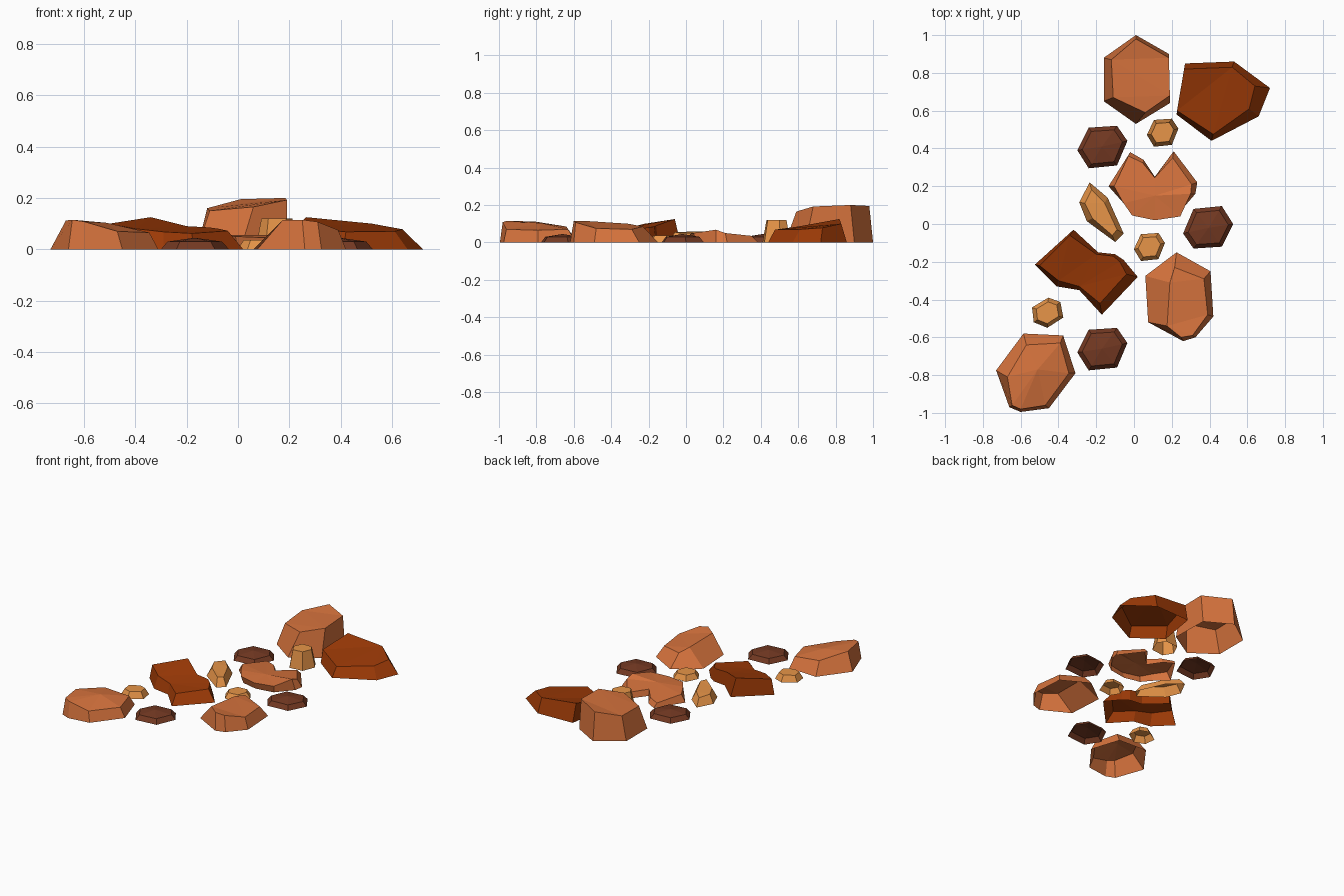
import bpy, bmesh, math
from mathutils import Matrix, Vector


def material(name, rgb):
    m = bpy.data.materials.new(name)
    m.diffuse_color = (*rgb, 1)
    return m


ORANGE = material("clay orange", (0.67, 0.17, 0.046))
RUST = material("rust brown", (0.335, 0.042, 0.002))
DARK = material("dark brown", (0.175, 0.041, 0.016))
TAN = material("sandy tan", (0.80, 0.30, 0.065))


def rock(name, mat, base, top, peak=None):
    """Hollow shell: loft a ground outline (x, y) to a tilted crown (x, y, z); underside stays open."""
    bm = bmesh.new()
    lo = [bm.verts.new((x, y, 0)) for x, y in base]
    hi = [bm.verts.new(p) for p in top]
    n = len(lo)
    floor = bm.faces.new(lo[::-1])
    for i in range(n):
        j = (i + 1) % n
        bm.faces.new((lo[i], lo[j], hi[j], hi[i]))
    if peak:
        c = bm.verts.new(peak)
        for i in range(n):
            bm.faces.new((hi[i], hi[(i + 1) % n], c))
    else:
        bm.faces.new(hi)
    bmesh.ops.recalc_face_normals(bm, faces=bm.faces[:])
    bmesh.ops.delete(bm, geom=[floor], context='FACES_ONLY')
    bmesh.ops.triangulate(bm, faces=[f for f in bm.faces if len(f.verts) > 4])
    me = bpy.data.meshes.new(name)
    bm.to_mesh(me)
    bm.free()
    me.materials.append(mat)
    ob = bpy.data.objects.new(name, me)
    bpy.context.collection.objects.link(ob)
    return ob


# Tall rock at the back
rock("tall_back_rock", ORANGE,
     [(-.16, .88), (-.16, .65), (.01, .53), (.19, .64), (.185, .90), (.01, 1.0)],
     [(-.12, .87, .16), (-.11, .67, .15), (.06, .59, .165), (.19, .68, .192),
      (.185, .88, .2), (.01, .98, .195)])

# Broad slab at the back right
rock("back_right_slab", RUST,
     [(.27, .85), (.225, .58), (.41, .44), (.66, .57), (.72, .72), (.53, .86)],
     [(.265, .82, .125), (.228, .60, .085), (.42, .475, .068), (.61, .61, .07),
      (.64, .73, .078), (.52, .83, .1)])

# Heart-shaped rock in the middle
rock("notched_middle_rock", ORANGE,
     [(-.02, .38), (-.135, .20), (-.05, .12), (0, .06), (.11, .035), (.235, .055),
      (.325, .16), (.335, .22), (.21, .385), (.11, .25), (.05, .34)],
     [(-.03, .36, .03), (-.105, .20, .05), (-.055, .11, .055), (-.01, .045, .05),
      (.11, .02, .045), (.245, .04, .05), (.30, .16, .068), (.305, .21, .05),
      (.205, .35, .035), (.11, .245, .045), (.045, .325, .035)],
     (.11, .15, .055))

# Bent slab left of the centre
rock("bent_left_slab", RUST,
     [(-.32, -.03), (-.525, -.215), (-.41, -.33), (-.29, -.35), (-.17, -.48),
      (.02, -.28), (-.055, -.19), (-.10, -.16), (-.19, -.15)],
     [(-.34, -.06, .125), (-.50, -.22, .1), (-.40, -.30, .08), (-.29, -.33, .068),
      (-.18, -.42, .062), (-.04, -.265, .072), (-.075, -.2, .08), (-.11, -.17, .085),
      (-.20, -.16, .09)])

# Front right rock
rock("front_right_rock", ORANGE,
     [(.225, -.15), (.06, -.275), (.075, -.52), (.26, -.62), (.325, -.60),
      (.42, -.49), (.405, -.25)],
     [(.215, -.23, .085), (.19, -.31, .1), (.175, -.54, .115), (.25, -.60, .115),
      (.31, -.59, .107), (.39, -.48, .075), (.37, -.29, .07)])

# Front left rock
rock("front_left_rock", ORANGE,
     [(-.585, -.58), (-.73, -.775), (-.66, -.97), (-.60, -.995), (-.45, -.975),
      (-.31, -.79), (-.375, -.59)],
     [(-.57, -.64, .085), (-.67, -.81, .112), (-.645, -.96, .115), (-.60, -.98, .108),
      (-.47, -.96, .07), (-.345, -.79, .065), (-.39, -.63, .07)],
     (-.51, -.77, .103))

# Long tan sliver
rock("long_tan_pebble", TAN,
     [(-.235, .22), (-.29, .115), (-.25, .015), (-.10, -.095), (-.055, -.05), (-.14, .14)],
     [(-.225, .18, .05), (-.26, .11, .058), (-.22, .03, .058), (-.115, -.06, .055),
      (-.09, -.03, .05), (-.155, .11, .05)])

# Repeated six-sided pebbles: one outline, placed, scaled and turned
HEX = [(-.13, -.02), (-.07, -.115), (.08, -.10), (.135, .03), (.08, .11), (-.07, .10)]


def pebble(name, mat, x, y, scale, height, turn, inset, dome=0):
    rot = Matrix.Rotation(math.radians(turn), 2)
    pts = [rot @ Vector(p) * Vector((1, 1)).normalized().length for p in HEX]
    pts = [Vector((p.x * scale[0], p.y * scale[1])) for p in pts]
    rock(name, mat, [(x + p.x, y + p.y) for p in pts],
         [(x + p.x * inset, y + p.y * inset, height) for p in pts],
         (x, y, height + dome) if dome else None)


# Low domed dark pebbles
for k, (x, y, turn) in enumerate([(-.17, .41, 0), (-.17, -.66, 0), (.395, -.02, 180)]):
    pebble(f"dark_pebble_{k + 1}", DARK, x, y, (1, 1), .03, turn, .8, .015)

# Flat-topped tan pebbles, one of them tall
for k, (x, y, scale, h, turn) in enumerate([
        (.15, .485, (.63, .66), .12, 0),
        (.08, -.12, (.62, .66), .036, 0),
        (-.46, -.47, (.71, .59), .042, 32)]):
    pebble(f"tan_pebble_{k + 1}", TAN, x, y, scale, h, turn, .72)
